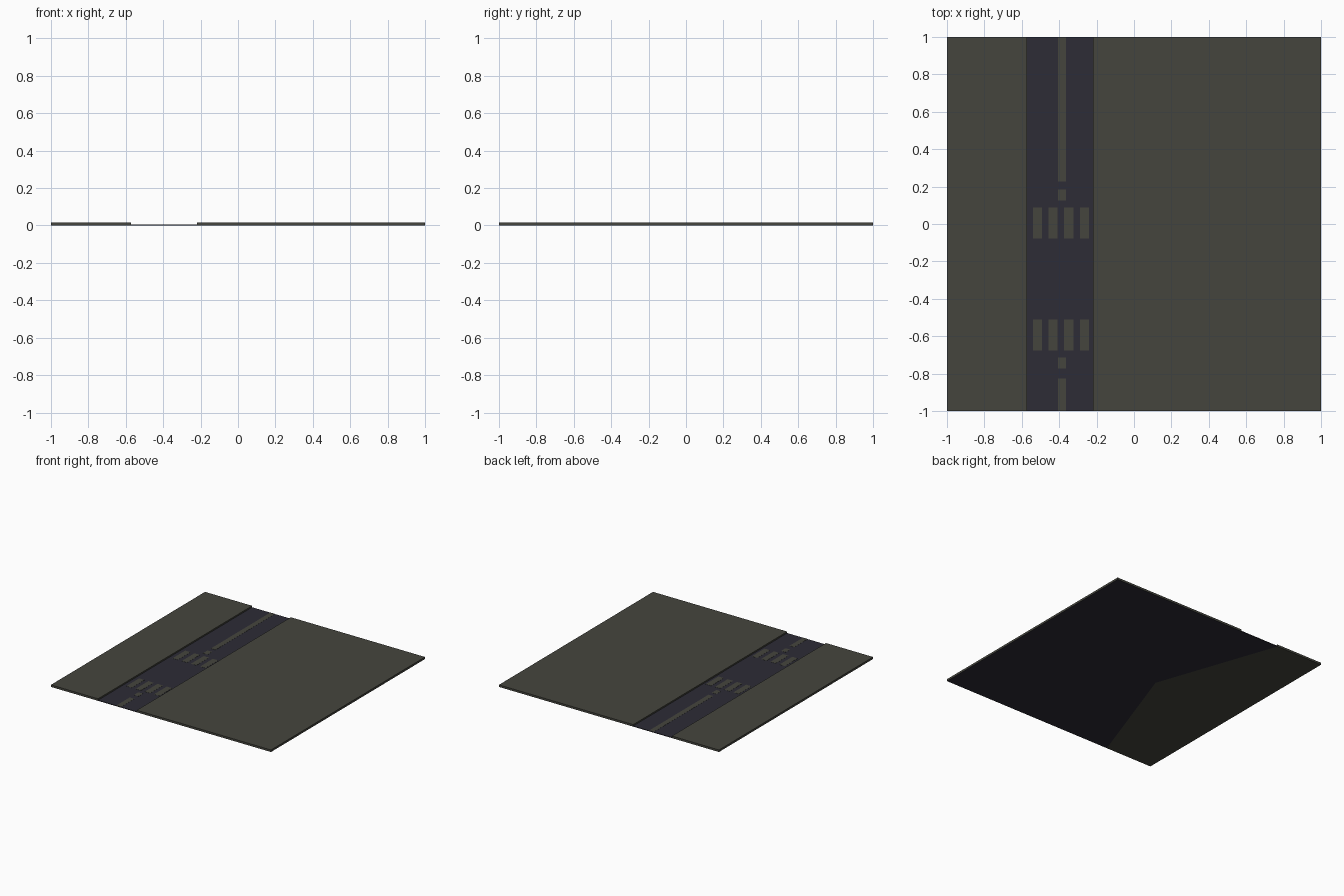
import bpy
import bmesh

if "Cube" in bpy.data.objects:
    bpy.data.objects.remove(bpy.data.objects["Cube"])


def material(name, rgb):
    m = bpy.data.materials.new(name)
    m.diffuse_color = (*rgb, 1)
    m.use_nodes = True
    m.node_tree.nodes["Principled BSDF"].inputs["Base Color"].default_value = m.diffuse_color
    return m


paving = material("paving_grey", (0.060, 0.060, 0.048))
asphalt = material("asphalt", (0.026, 0.025, 0.037))

KERB_Z = 0.017
ROAD_Z = 0.005
ROAD_L, ROAD_R = -0.572, -0.22


def box(name, x0, x1, y0, y1, z0, z1, mat, under=None):
    """Axis-aligned block, optionally with another colour underneath."""
    bm = bmesh.new()
    bmesh.ops.create_cube(bm, size=1)
    for v in bm.verts:
        v.co.x = x1 if v.co.x > 0 else x0
        v.co.y = y1 if v.co.y > 0 else y0
        v.co.z = z1 if v.co.z > 0 else z0
    me = bpy.data.meshes.new(name)
    me.materials.append(mat)
    if under:
        me.materials.append(under)
        bm.normal_update()
        for f in bm.faces:
            if f.normal.z < -0.5:
                f.material_index = 1
    bm.to_mesh(me)
    bm.free()
    ob = bpy.data.objects.new(name, me)
    bpy.context.collection.objects.link(ob)
    return ob


# Raised pavements on both sides of the road
box("left_pavement", -1, ROAD_L, -1, 1, 0, KERB_Z, paving)
box("right_pavement", ROAD_R, 1, -1, 1, 0, KERB_Z, paving, asphalt)

# Sunken road; its underside carries a paving-coloured triangle
road = box("road", ROAD_L, ROAD_R, -1, 1, 0, ROAD_Z, asphalt)
road.data.materials.append(paving)
bm = bmesh.new()
bm.from_mesh(road.data)
bm.normal_update()
base = next(f for f in bm.faces if f.normal.z < -0.5)
edge = next(e for e in base.edges if all(v.co.x > -0.4 for v in e.verts))
_, tip = bmesh.utils.edge_split(edge, edge.verts[0], 0.5)
tip.co.y = -0.01
for side in (1, -1):
    corner = next(v for v in bm.verts if v.co.x < -0.5 and v.co.z < 0.001 and v.co.y * side > 0)
    bmesh.ops.connect_verts(bm, verts=[tip, corner])
bm.normal_update()
for f in bm.faces:
    if f.normal.z < -0.5 and sum(v.co.x < -0.5 for v in f.verts) == 2:
        f.material_index = 1
bm.to_mesh(road.data)
bm.free()


def marking(name, x0, x1, y0, y1):
    box(name, x0, x1, y0, y1, ROAD_Z, ROAD_Z + 0.001, paving)


# Centre line and short dashes
for name, y0, y1 in (("centre_line_back", 0.227, 1), ("centre_dash_back", 0.126, 0.184),
                     ("centre_dash_front", -0.772, -0.714), ("centre_line_front", -1, -0.825)):
    marking(name, -0.406, -0.364, y0, y1)

# Two zebra crossings
for name, y0, y1 in (("crossing_back", -0.078, 0.088), ("crossing_front", -0.677, -0.511)):
    for i in range(4):
        x = -0.541 + i * 0.0838
        marking(f"{name}_stripe_{i + 1}", x, x + 0.049, y0, y1)
